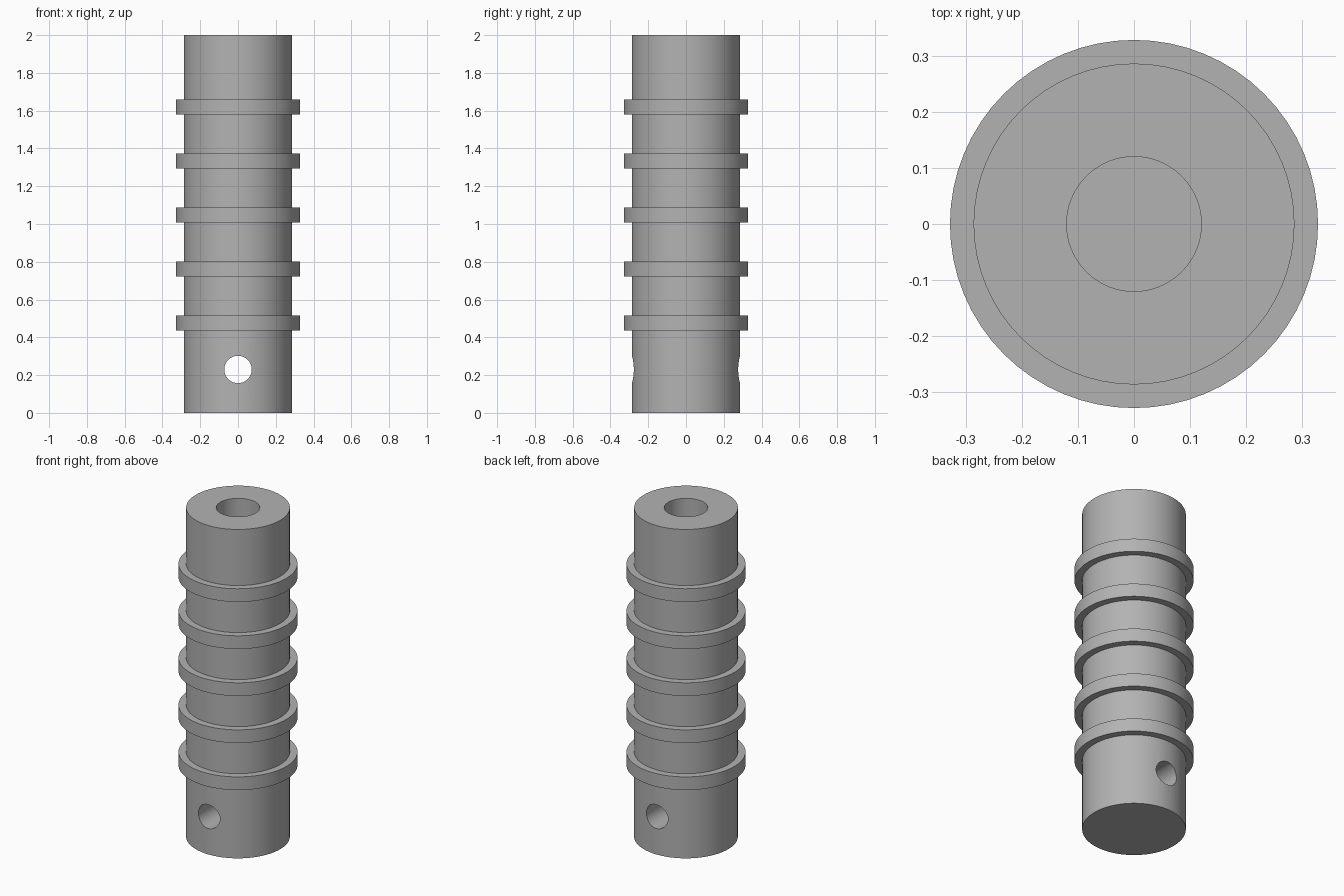
import bpy
import bmesh
from math import radians, tau
from mathutils import Matrix

cube = bpy.data.objects.get("Cube")
if cube:
    bpy.data.objects.remove(cube, do_unlink=True)

SIDES = 64
HEIGHT, BODY_R, RING_R, BORE_R = 2.0, 0.286, 0.328, 0.12
BORE_FLOOR = 1.0
RING_BASE, RING_PITCH, RING_THICK, RING_COUNT = 0.435, 0.286, 0.08, 5
HOLE_R, HOLE_Z = 0.0725, 0.23

grey = bpy.data.materials.new("plain grey")
grey.use_nodes = True
colour = (0.45, 0.45, 0.45, 1)
grey.diffuse_color = colour
grey.node_tree.nodes["Principled BSDF"].inputs["Base Color"].default_value = colour


def make_object(name, bm):
    mesh = bpy.data.meshes.new(name)
    bmesh.ops.recalc_face_normals(bm, faces=bm.faces)
    bm.to_mesh(mesh)
    bm.free()
    mesh.materials.append(grey)
    obj = bpy.data.objects.new(name, mesh)
    bpy.context.collection.objects.link(obj)
    return obj


def lathe(name, profile):
    """Spin an (r, z) profile around the z axis."""
    bm = bmesh.new()
    verts = [bm.verts.new((r, 0, z)) for r, z in profile]
    edges = [bm.edges.new(pair) for pair in zip(verts, verts[1:])]
    bmesh.ops.spin(bm, geom=verts + edges, axis=(0, 0, 1), cent=(0, 0, 0),
                   angle=tau, steps=SIDES, use_merge=True)
    bmesh.ops.remove_doubles(bm, verts=bm.verts, dist=1e-4)
    return make_object(name, bm)


# Ribbed rod: solid base, raised rings, blind bore from the top
profile = [(0, 0), (BODY_R, 0)]
for i in range(RING_COUNT):
    low = RING_BASE + i * RING_PITCH
    high = low + RING_THICK
    profile += [(BODY_R, low), (RING_R, low), (RING_R, high), (BODY_R, high)]
profile += [(BODY_R, HEIGHT), (BORE_R, HEIGHT), (BORE_R, BORE_FLOOR), (0, BORE_FLOOR)]
rod = lathe("ribbed_rod", profile)

# Cross hole through the base, front to back
bm = bmesh.new()
bmesh.ops.create_cone(bm, cap_ends=True, segments=SIDES, radius1=HOLE_R,
                      radius2=HOLE_R, depth=1,
                      matrix=Matrix.Translation((0, 0, HOLE_Z)) @ Matrix.Rotation(radians(90), 4, "X"))
cutter = make_object("cross_hole_cutter", bm)
cutter.hide_render = True
cutter.hide_set(True)

cut = rod.modifiers.new("cross_hole", "BOOLEAN")
cut.operation = "DIFFERENCE"
cut.solver = "EXACT"
cut.object = cutter

bpy.ops.object.select_all(action="DESELECT")
rod.select_set(True)
bpy.context.view_layer.objects.active = rod
bpy.ops.object.modifier_apply(modifier=cut.name)
bpy.data.objects.remove(cutter, do_unlink=True)
bpy.ops.object.shade_smooth_by_angle(angle=radians(30))
